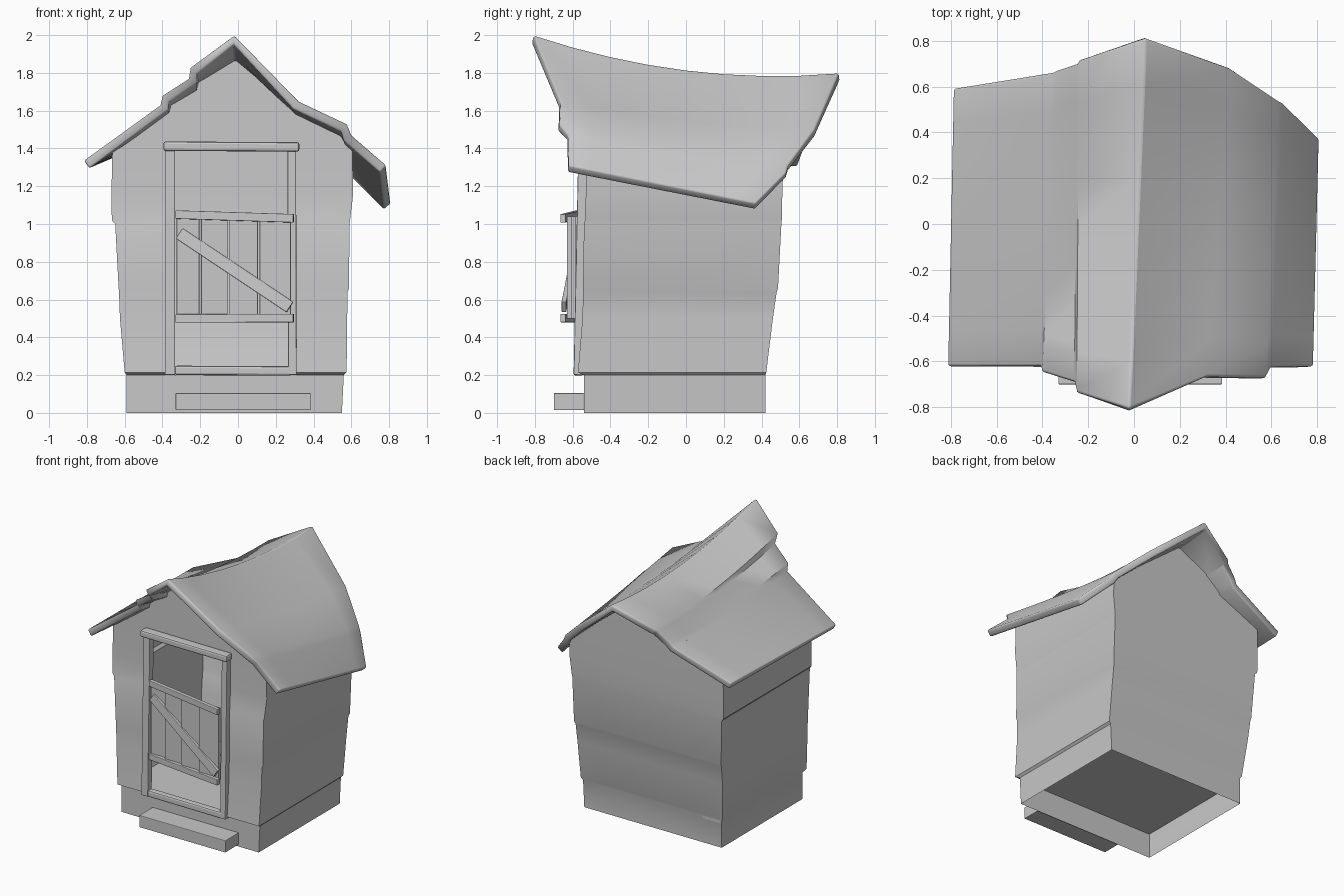
import bpy, bmesh
from math import radians
from mathutils import Vector, Matrix
from mathutils.bvhtree import BVHTree

default = bpy.data.objects.get("Cube")
if default:
    bpy.data.objects.remove(default, do_unlink=True)

grey = bpy.data.materials.new("plain_grey")
grey.use_nodes = True
colour = (0.58, 0.58, 0.58, 1)
grey.diffuse_color = colour
grey.node_tree.nodes["Principled BSDF"].inputs["Base Color"].default_value = colour


def finish(bm, name, angle=None):
    mesh = bpy.data.meshes.new(name)
    bm.to_mesh(mesh)
    bm.free()
    ob = bpy.data.objects.new(name, mesh)
    bpy.context.collection.objects.link(ob)
    mesh.materials.append(grey)
    if angle:
        bpy.ops.object.select_all(action='DESELECT')
        ob.select_set(True)
        bpy.context.view_layer.objects.active = ob
        bpy.ops.object.shade_smooth_by_angle(angle=radians(angle))
    return ob


def bar(name, start, end, height, depth, bevel=0.006):
    """Straight timber from start to end; depth runs along y."""
    a, b = Vector(start), Vector(end)
    u = (b - a).normalized()
    w = u.cross(Vector((0, 1, 0))).normalized()
    v = w.cross(u)
    frame = Matrix((u, v, w)).transposed().to_4x4()
    size = Matrix.Diagonal(((b - a).length, depth, height, 1))
    bm = bmesh.new()
    bmesh.ops.create_cube(bm, size=1, matrix=Matrix.Translation((a + b) / 2) @ frame @ size)
    ob = finish(bm, name)
    if bevel:
        mod = ob.modifiers.new("soft_edges", 'BEVEL')
        mod.width = bevel
        mod.segments = 2
    return ob


# Sagging roof: lines from front edge to back edge, left eave to right eave
roof_lines = [
    ((-.815, -.62, 1.335), (-.79, .59, 1.35), 0),
    ((-.41, -.62, 1.63), (-.36, .66, 1.53), .02),
    ((-.40, -.645, 1.68), (-.34, .67, 1.56), .03),
    ((-.26, -.69, 1.77), (-.25, .70, 1.64), .04),
    ((-.25, -.735, 1.83), (-.24, .715, 1.655), .05),
    ((-.02, -.805, 2.0), (.05, .81, 1.8), .085),
    ((.32, -.665, 1.65), (.42, .68, 1.5), .03),
    ((.575, -.67, 1.53), (.63, .54, 1.31), .01),
    ((.60, -.625, 1.47), (.65, .53, 1.27), 0),
    ((.785, -.62, 1.31), (.81, .37, 1.11), 0),
]
ROWS = 8
bm = bmesh.new()
grid = []
for front, back, sag in roof_lines:
    line = []
    for r in range(ROWS + 1):
        t = r / ROWS
        p = Vector(front).lerp(Vector(back), t)
        p.z -= sag * 4 * t * (1 - t)
        line.append(bm.verts.new(p))
    grid.append(line)
for left, right in zip(grid, grid[1:]):
    for r in range(ROWS):
        bm.faces.new((left[r], right[r], right[r + 1], left[r + 1]))
bm.normal_update()
roof_tree = BVHTree.FromBMesh(bm)
roof = finish(bm, "roof", 40)
thick = roof.modifiers.new("thickness", 'SOLIDIFY')
thick.thickness = 0.05
thick.offset = -1
rounded = roof.modifiers.new("soft_edges", 'BEVEL')
rounded.width = 0.01
rounded.segments = 2
rounded.limit_method = 'ANGLE'
rounded.angle_limit = radians(60)


def under_roof(x, y, z):
    hit = roof_tree.ray_cast(Vector((x, y, 5)), Vector((0, 0, -1)))[0]
    return min(z, hit.z - 0.03) if hit else z


# Crooked walls: rings of height, left, right, front, back
DOOR_LEFT, DOOR_RIGHT, SILL, HEAD = -.36, .285, .2, 1.4
rings = [
    (0, -.59, .55, -.54, .42),
    (SILL, -.59, .56, -.54, .42),
    (.215, -.6, .575, -.572, .425),
    (.5, -.625, .578, -.548, .46),
    (.64, -.63, .58, -.545, .48),
    (.66, -.632, .588, -.545, .487),
    (1.0, -.65, .59, -.54, .505),
    (1.02, -.668, .593, -.535, .507),
    (1.16, -.67, .61, -.53, .51),
    (HEAD, -.665, .605, -.53, .515),
    (3, -.665, .605, -.53, .515),
]
bm = bmesh.new()
loops = []
for z, xl, xr, yf, yb in rings:
    ym = (yf + yb) / 2
    plan = [(xl, yf), (DOOR_LEFT, yf), (-.02, yf), (DOOR_RIGHT, yf), (xr, yf),
            (xr, ym), (xr, yb), (.4, yb), (.03, yb), (-.3, yb), (xl, yb), (xl, ym)]
    loops.append([bm.verts.new((x, y, under_roof(x, y, z))) for x, y in plan])
for i, (low, high) in enumerate(zip(loops, loops[1:])):
    in_door = rings[i][0] >= SILL and rings[i + 1][0] <= HEAD
    for j in range(len(low)):
        if in_door and j in (1, 2):
            continue
        k = (j + 1) % len(low)
        bm.faces.new((low[j], low[k], high[k], high[j]))
bmesh.ops.remove_doubles(bm, verts=bm.verts, dist=0.0005)
finish(bm, "walls", 35)

# Floor boards with a narrow gap
for name, y0, y1 in (("front_floor", -.535, .24), ("back_floor", .255, .42)):
    y = (y0 + y1) / 2
    bar(name, (-.585, y, .19), (.555, y, .19), .02, y1 - y0, 0)

# Door frame
bar("left_post", (DOOR_LEFT, -.57, .2), (DOOR_LEFT, -.545, 1.4), .055, .05)
bar("right_post", (.288, -.57, .2), (.285, -.545, 1.4), .045, .05)
bar("lintel", (-.395, -.565, 1.412), (.325, -.565, 1.408), .05, .07, .012)
bar("sill", (-.335, -.57, .225), (.285, -.57, .222), .05, .05, .012)


# Half-height door standing slightly ajar
def on_door(x, z, out=0):
    return (x, -.55 - .13 * (x + .33) - out, z)


edges = (-.33, -.2, -.05, .11, .285)
for n, (x0, x1) in enumerate(zip(edges, edges[1:])):
    x = (x0 + x1) / 2
    bar(f"door_plank_{n + 1}", on_door(x, .5), on_door(x, 1.04), x1 - x0 - .01, .025, .003)
bar("door_top_rail", on_door(-.33, 1.05, .02), on_door(.295, 1.03, .02), .045, .03, .004)
bar("door_bottom_rail", on_door(-.33, .5, .02), on_door(.295, .502, .02), .045, .03, .004)
bar("door_brace", on_door(-.31, .95, .018), on_door(.275, .56, .018), .065, .025, .004)

# Front step
bar("front_step", (-.33, -.62, .06), (.385, -.62, .06), .09, .16, .004)
